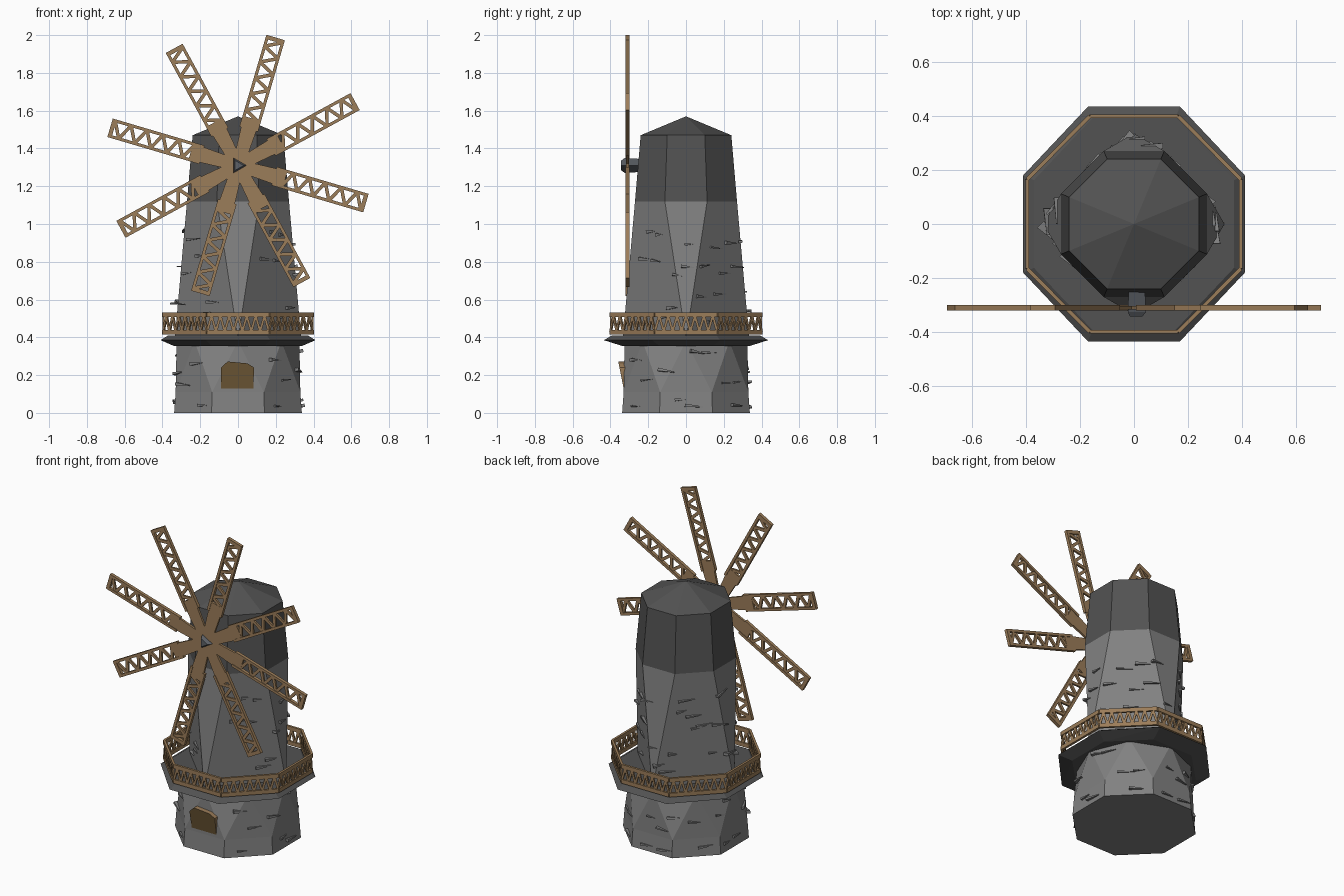
import bpy, bmesh, math, random
from math import pi, sin, cos, radians
from mathutils import Vector, Matrix
from mathutils.bvhtree import BVHTree

if "Cube" in bpy.data.objects:
    bpy.data.objects.remove(bpy.data.objects["Cube"], do_unlink=True)
random.seed(4)


def material(name, rgb):
    mat = bpy.data.materials.new(name)
    mat.use_nodes = True
    mat.diffuse_color = (*rgb, 1)
    mat.node_tree.nodes["Principled BSDF"].inputs["Base Color"].default_value = (*rgb, 1)
    return mat


STONE = material("stone grey", (0.22, 0.22, 0.22))
SLATE = material("dark slate", (0.085, 0.085, 0.085))
WOOD = material("light wood", (0.33, 0.205, 0.1))
DOOR = material("door wood", (0.17, 0.105, 0.04))
IRON = material("blue grey iron", (0.11, 0.12, 0.135))


def finish(name, bm, *mats):
    bmesh.ops.recalc_face_normals(bm, faces=bm.faces)
    mesh = bpy.data.meshes.new(name)
    bm.to_mesh(mesh)
    bm.free()
    for mat in mats:
        mesh.materials.append(mat)
    obj = bpy.data.objects.new(name, mesh)
    bpy.context.collection.objects.link(obj)
    return obj


def ring(sides, radius, z, turn=0.0, stretch=1.0):
    """Corner points of a level polygon; radius reaches the corners."""
    return [Vector((radius * cos(turn + 2 * pi * i / sides),
                    radius * sin(turn + 2 * pi * i / sides) * stretch, z))
            for i in range(sides)]


def flat_octagon(apothem, z, stretch=1.0):
    return ring(8, apothem / cos(pi / 8), z, pi / 8, stretch)


def hull(bm, points):
    verts = [bm.verts.new(p) for p in points]
    bmesh.ops.convex_hull(bm, input=verts)
    bmesh.ops.dissolve_limit(bm, angle_limit=0.01, verts=bm.verts, edges=bm.edges)


def bar(bm, a, b, width, depth, facing):
    """Box beam from a to b, with its depth along the facing direction."""
    along = (b - a).normalized()
    side = along.cross(facing).normalized()
    frame = Matrix((along, side, facing)).transposed().to_4x4()
    size = Matrix.Diagonal(((b - a).length, width, depth, 1))
    bmesh.ops.create_cube(bm, size=1, matrix=Matrix.Translation((a + b) / 2) @ frame @ size)


# Stone tower: foot, tapering neck, and a body blending from square to octagon
sections = {
    "tower_foot": (flat_octagon(0.338, 0), flat_octagon(0.33, 0.11)),
    "tower_neck": (flat_octagon(0.33, 0.11), ring(8, 0.325, 0.38)),
    "tower_body": (ring(4, 0.335, 0.39), flat_octagon(0.27, 1.12)),
}
surfaces = []
for name, (low, high) in sections.items():
    bm = bmesh.new()
    hull(bm, low + high)
    surfaces.append(BVHTree.FromBMesh(bm))
    finish(name, bm, STONE)

# Dark cap and low pointed roof
bm = bmesh.new()
hull(bm, flat_octagon(0.27, 1.12) + flat_octagon(0.24, 1.47) + [Vector((0, 0, 1.57))])
finish("cap_and_roof", bm, SLATE)

# Gallery deck with a sharp rim
bm = bmesh.new()
hull(bm, flat_octagon(0.34, 0.355) + flat_octagon(0.41, 0.385, 1.06)
     + flat_octagon(0.37, 0.41, 1.06))
finish("gallery_deck", bm, SLATE)

# Gallery railing: rails and zigzag slats on each side
bm = bmesh.new()
corners = flat_octagon(0.395, 0, 1.01)
for i, a in enumerate(corners):
    b = corners[(i + 1) % 8]
    out = Vector((a.y - b.y, b.x - a.x, 0)).normalized()
    for z in (0.427, 0.52):
        up = Vector((0, 0, z))
        bar(bm, a + up, b + up, 0.025, 0.014, out)
    steps = 14
    for k in range(steps):
        heights = (0.43, 0.515) if k % 2 == 0 else (0.515, 0.43)
        p = a.lerp(b, k / steps) + Vector((0, 0, heights[0]))
        q = a.lerp(b, (k + 1) / steps) + Vector((0, 0, heights[1]))
        bar(bm, p, q, 0.013, 0.009, out)
finish("gallery_railing", bm, WOOD)


# Eight lattice sails, solid toward the hub
HUB = Vector((0, -0.31, 1.31))
FRONT = Vector((0, -1, 0))


def sail(bm, angle):
    def at(r, s):
        return HUB + Vector((r * cos(angle) - s * sin(angle), 0,
                             r * sin(angle) + s * cos(angle)))
    root = [at(0, -0.03), at(0.26, -0.045), at(0.26, 0.045), at(0, 0.03)]
    faces = [[bm.verts.new(p + FRONT * d) for p in root] for d in (0.007, -0.007)]
    for face in faces:
        bm.faces.new(face)
    for i in range(4):
        j = (i + 1) % 4
        bm.faces.new((faces[0][i], faces[0][j], faces[1][j], faces[1][i]))
    for s in (-0.043, 0.043):
        bar(bm, at(0.2, s), at(0.705, s), 0.016, 0.02, FRONT)
    bar(bm, at(0.695, -0.05), at(0.695, 0.05), 0.022, 0.02, FRONT)
    steps = 10
    for k in range(steps):
        s = 0.043 if k % 2 else -0.043
        r0 = 0.25 + 0.44 * k / steps
        bar(bm, at(r0, s), at(r0 + 0.44 / steps, -s), 0.018, 0.012, FRONT)


bm = bmesh.new()
for i in range(8):
    sail(bm, radians(28.6 + 45 * i))
finish("sails", bm, WOOD)

# Three-sided axle ending in a blunt tip
bm = bmesh.new()
axle = []
for y, r in ((-0.24, 0.04), (-0.325, 0.045), (-0.343, 0.03)):
    axle += [Vector((r * cos(2 * pi * i / 3), y, 1.31 + r * sin(2 * pi * i / 3)))
             for i in range(3)]
hull(bm, axle)
finish("sail_axle", bm, IRON)

# Door block leaning forward, with an inset darker panel
bm = bmesh.new()
outline = [(-0.09, 0.09), (0.08, 0.09), (0.085, 0.24), (0.05, 0.262), (-0.055, 0.272), (-0.09, 0.24)]
front = [bm.verts.new((x, -0.322 - 0.2 * (z - 0.09), z)) for x, z in outline]
back = [bm.verts.new((x, -0.29, z)) for x, z in outline]
panel = bm.faces.new(front)
bm.faces.new(back[::-1])
for i in range(6):
    j = (i + 1) % 6
    bm.faces.new((front[i], back[i], back[j], front[j]))
bmesh.ops.inset_region(bm, faces=[panel], thickness=0.005, depth=0)
panel.material_index = 1
finish("door", bm, WOOD, DOOR)

# Loose stone slivers standing out of the tower walls
bm = bmesh.new()
for tree, count, low, high in ((surfaces[0], 10, 0.03, 0.08), (surfaces[1], 16, 0.13, 0.33),
                               (surfaces[2], 38, 0.45, 0.98)):
    for i in range(count):
        # spread around the tower but leave the front wall clear
        angle = radians(-60 + 300 * (i + random.uniform(0.1, 0.9)) / count)
        ray = Vector((cos(angle), sin(angle), 0))
        z = random.uniform(low, high)
        hit, normal, _, _ = tree.ray_cast(ray + Vector((0, 0, z)), -ray)
        if hit is None:
            continue
        side = Vector((0, 0, 1)).cross(normal).normalized()
        tilt = Vector((0, 0, random.uniform(-0.15, 0.15)))
        length = random.uniform(0.025, 0.05)
        a, b = hit - (side + tilt) * length, hit + (side + tilt) * length
        bar(bm, a, b, random.uniform(0.008, 0.018), random.uniform(0.02, 0.04), normal)
        # taper one end into a sliver
        bm.verts.ensure_lookup_table()
        for v in bm.verts[-8:]:
            if (v.co - hit).dot(side) > 0:
                v.co = v.co.lerp(b, 0.7)
finish("wall_stones", bm, STONE)
